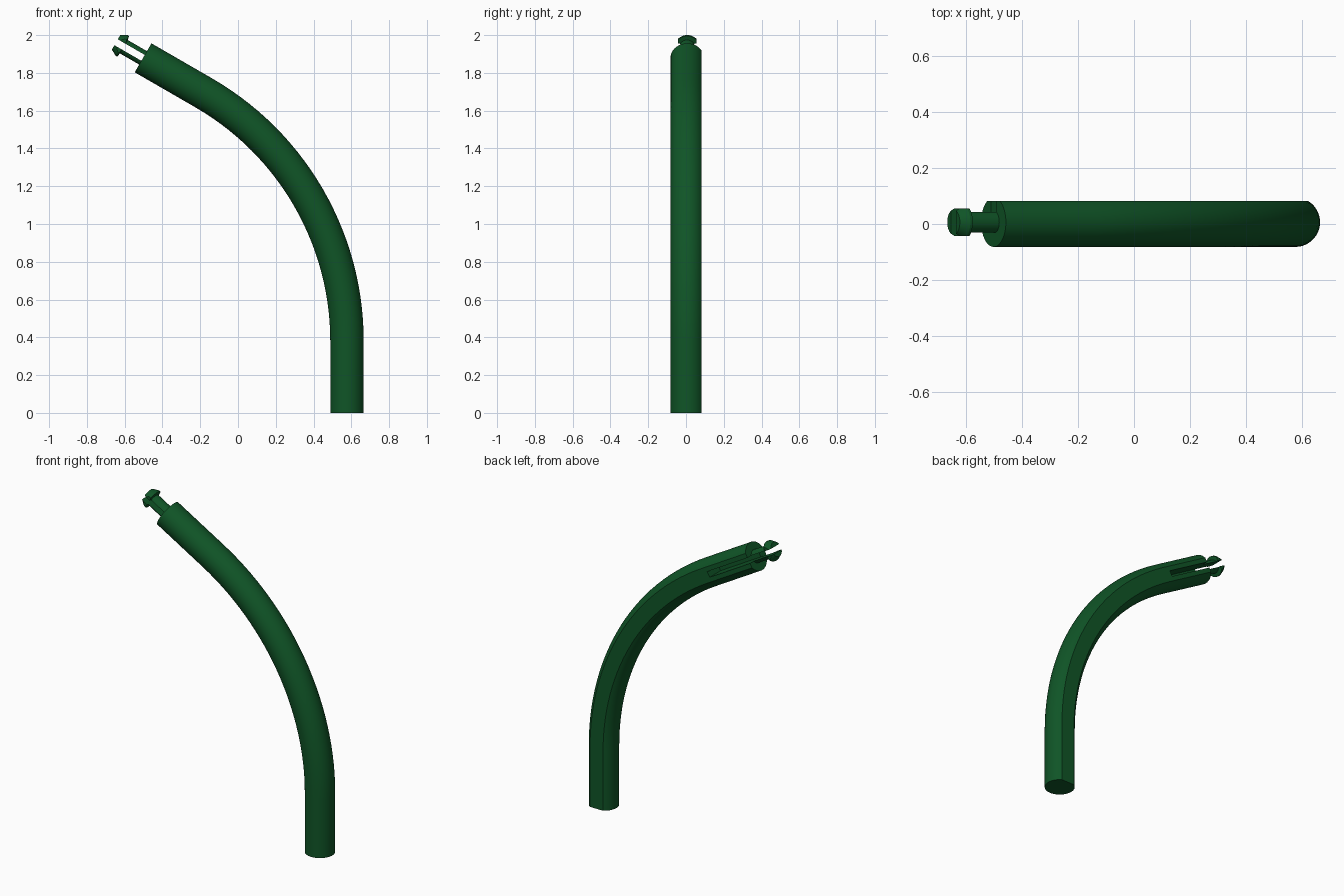
import bpy, bmesh
from math import sin, cos, pi, radians, acos
from mathutils import Matrix, Vector

if "Cube" in bpy.data.objects:
    bpy.data.objects.remove(bpy.data.objects["Cube"], do_unlink=True)

green = bpy.data.materials.new("dark_green")
green.use_nodes = True
COLOUR = (0.005, 0.09, 0.02, 1)
green.diffuse_color = COLOUR
green.node_tree.nodes["Principled BSDF"].inputs["Base Color"].default_value = COLOUR

RADIUS, FLAT, AXIS_Y = 0.0885, 0.0755, 0.0065   # round tube with a flat back
BASE_X, RISE, BEND, REACH = 0.577, 0.38, 1.518, 0.37
TILT = radians(60)
GAP = 0.018                                      # half width of the slot


def make_object(name, bm, matrix=None):
    bmesh.ops.recalc_face_normals(bm, faces=bm.faces)
    mesh = bpy.data.meshes.new(name)
    bm.to_mesh(mesh)
    bm.free()
    mesh.materials.append(green)
    obj = bpy.data.objects.new(name, mesh)
    bpy.context.collection.objects.link(obj)
    if matrix:
        obj.matrix_world = matrix
    return obj


def smooth(obj):
    bpy.ops.object.select_all(action='DESELECT')
    obj.select_set(True)
    bpy.context.view_layer.objects.active = obj
    bpy.ops.object.shade_smooth_by_angle(angle=radians(20))


def loft(bm, rings):
    """Skin closed rings of points and cap both ends."""
    loops = [[bm.verts.new(p) for p in ring] for ring in rings]
    for a, b in zip(loops, loops[1:]):
        for i in range(len(a)):
            j = (i + 1) % len(a)
            bm.faces.new((a[i], a[j], b[j], b[i]))
    bm.faces.new(loops[0])
    bm.faces.new(loops[-1])


# Tube path: upright foot, 60 degree bend, straight end
path = [(Vector((BASE_X, AXIS_Y, 0)), 0)]
STEPS = 28
for i in range(STEPS + 1):
    t = TILT * i / STEPS
    path.append((Vector((BASE_X - BEND * (1 - cos(t)), AXIS_Y, RISE + BEND * sin(t))), t))
end = path[-1][0] + Vector((-sin(TILT), 0, cos(TILT))) * REACH
path.append((end, TILT))

# Cross-section: circle whose back is cut by the flat
half = acos(FLAT / RADIUS)
N = 36
section = []
for i in range(N + 1):
    a = pi / 2 + half + (2 * pi - 2 * half) * i / N
    section.append(Vector((RADIUS * cos(a), RADIUS * sin(a), 0)))

bm = bmesh.new()
loft(bm, [[p + Matrix.Rotation(-t, 3, 'Y') @ s for s in section] for p, t in path])
tube = make_object("curved_tube", bm)

# Slot in the flat back, open at the tube end
tip_frame = Matrix.Translation(end) @ Matrix.Rotation(-TILT, 4, 'Y')
bm = bmesh.new()
bmesh.ops.create_cube(bm, size=1)
bmesh.ops.scale(bm, vec=(2 * GAP, 0.16, 0.36), verts=bm.verts)
bmesh.ops.translate(bm, vec=(0, 0.045, -0.15), verts=bm.verts)
cutter = make_object("slot_cutter", bm, tip_frame)
cutter.hide_render = True
bpy.context.view_layer.update()
cut = tube.modifiers.new("slot", 'BOOLEAN')
cut.operation, cut.solver, cut.object = 'DIFFERENCE', 'EXACT', cutter
bpy.ops.object.select_all(action='DESELECT')
tube.select_set(True)
bpy.context.view_layer.objects.active = tube
bpy.ops.object.modifier_apply(modifier=cut.name)
bpy.data.objects.remove(cutter, do_unlink=True)
smooth(tube)

# Split clip: turned pin with a barbed head, halved into two prongs
PIN = [(0.041, -0.01), (0.041, 0.118), (0.063, 0.122), (0.063, 0.132), (0.045, 0.165)]


def prong(name, side):
    bm = bmesh.new()
    loft(bm, [[(r * cos(2 * pi * i / 32), r * sin(2 * pi * i / 32), z)
               for i in range(32)] for r, z in PIN])
    planes = [((side * GAP, 0, 0), (-side, 0, 0)),
              ((0, 0.049, 0), (0, 1, 0)), ((0, -0.049, 0), (0, -1, 0))]
    for co, no in planes:
        bmesh.ops.bisect_plane(bm, geom=bm.verts[:] + bm.edges[:] + bm.faces[:],
                               plane_co=co, plane_no=no, clear_outer=True)
        rim = [e for e in bm.edges if e.is_boundary]
        bmesh.ops.holes_fill(bm, edges=rim)
    smooth(make_object(name, bm, tip_frame))


prong("upper_prong", 1)
prong("lower_prong", -1)
